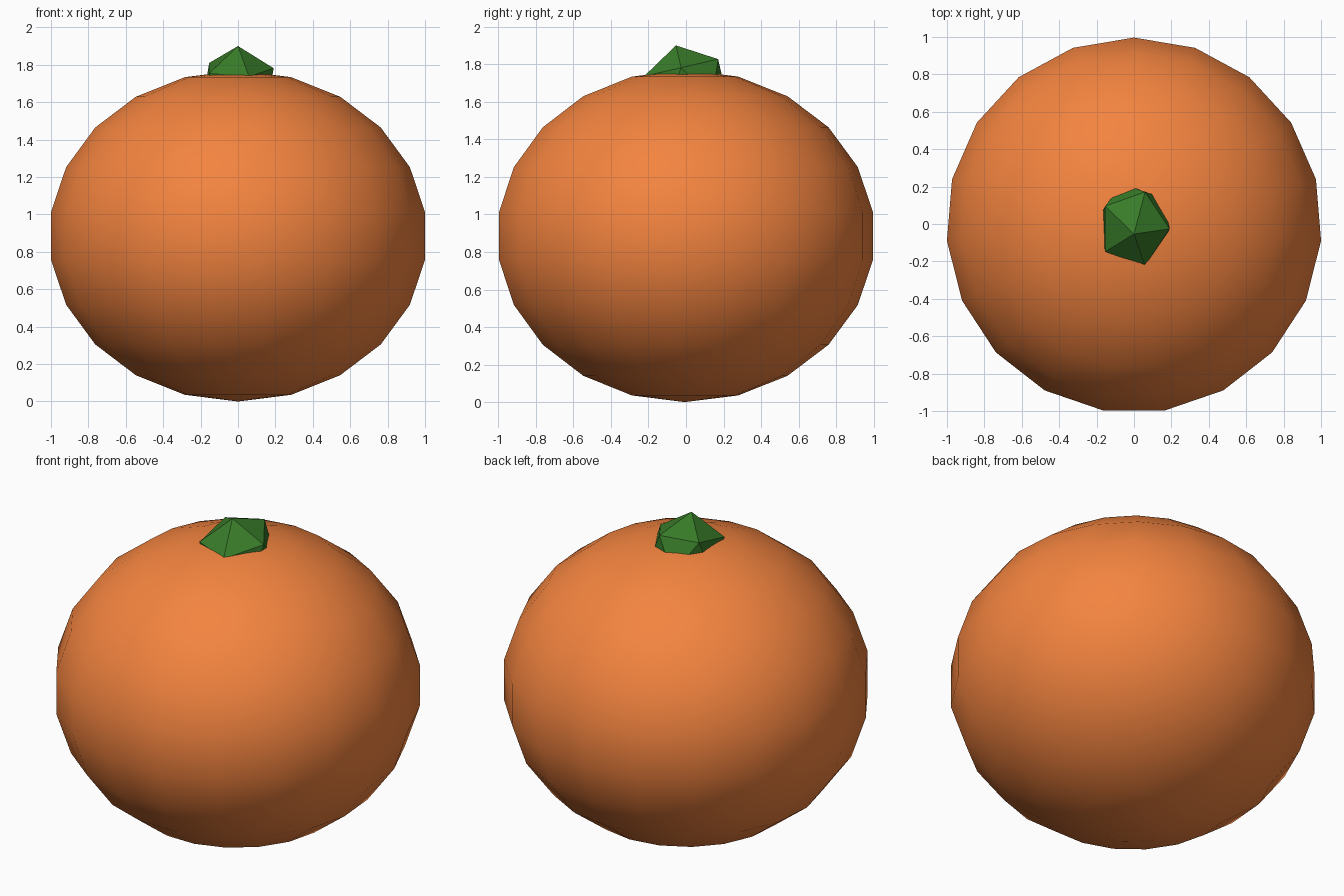
import bpy
from math import radians

if "Cube" in bpy.data.objects:
    bpy.data.objects.remove(bpy.data.objects["Cube"])


def paint(obj, name, color):
    mat = bpy.data.materials.new(name)
    mat.diffuse_color = color
    mat.use_nodes = True
    mat.node_tree.nodes["Principled BSDF"].inputs["Base Color"].default_value = mat.diffuse_color
    obj.data.materials.append(mat)


# Fruit body: squashed smooth sphere
bpy.ops.mesh.primitive_uv_sphere_add(segments=19, ring_count=11, radius=1,
                                     location=(0, -0.007, 0.885))
body = bpy.context.object
body.name = "fruit_body"
body.scale = (1.0138, 1.0138, 0.885)
bpy.ops.object.shade_smooth()
paint(body, "orange", (0.9, 0.23, 0.05, 1))

# Stem cap: tilted, faceted icosahedron sunk into the top
bpy.ops.mesh.primitive_ico_sphere_add(subdivisions=1, radius=1,
                                      location=(0, -0.004, 1.686),
                                      rotation=(radians(13), 0, 0))
stem = bpy.context.object
stem.name = "stem_cap"
stem.scale = (0.213, 0.238, 0.22)
bpy.ops.object.shade_flat()
paint(stem, "leaf_green", (0.04, 0.2, 0.022, 1))
